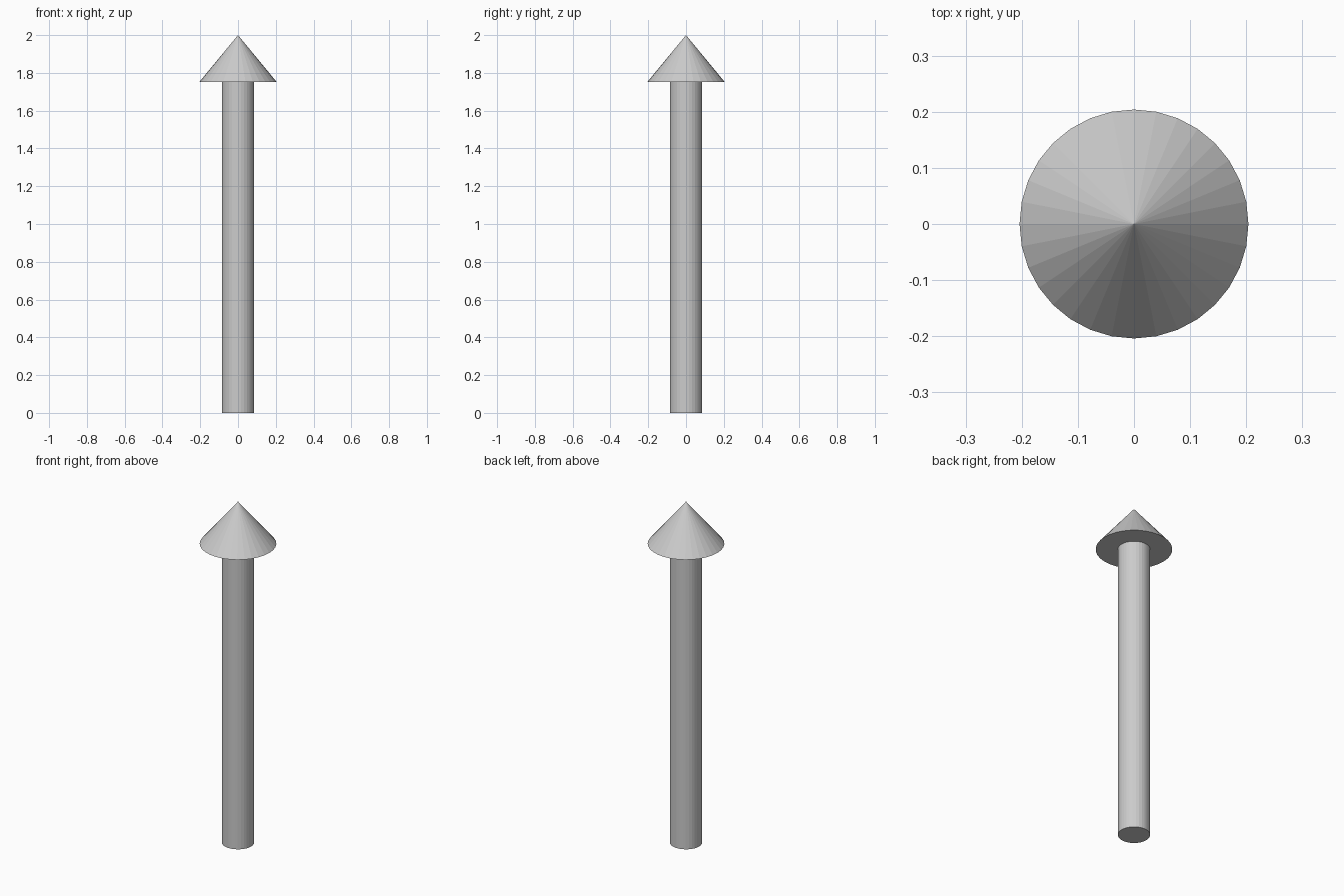
import bpy

if "Cube" in bpy.data.objects:
    bpy.data.objects.remove(bpy.data.objects["Cube"])

SIDES = 32
HEIGHT = 2.0
HEAD_BASE = 1.753


def tapered(name, r_bottom, r_top, z0, z1):
    """Flat-faced round part standing between two heights."""
    bpy.ops.mesh.primitive_cone_add(
        vertices=SIDES, radius1=r_bottom, radius2=r_top,
        depth=z1 - z0, location=(0, 0, (z0 + z1) / 2))
    bpy.context.object.name = name


# Straight shaft
tapered("arrow_shaft", 0.086, 0.086, 0.0, HEAD_BASE)

# Pointed head
tapered("arrow_head", 0.204, 0.0, HEAD_BASE, HEIGHT)
